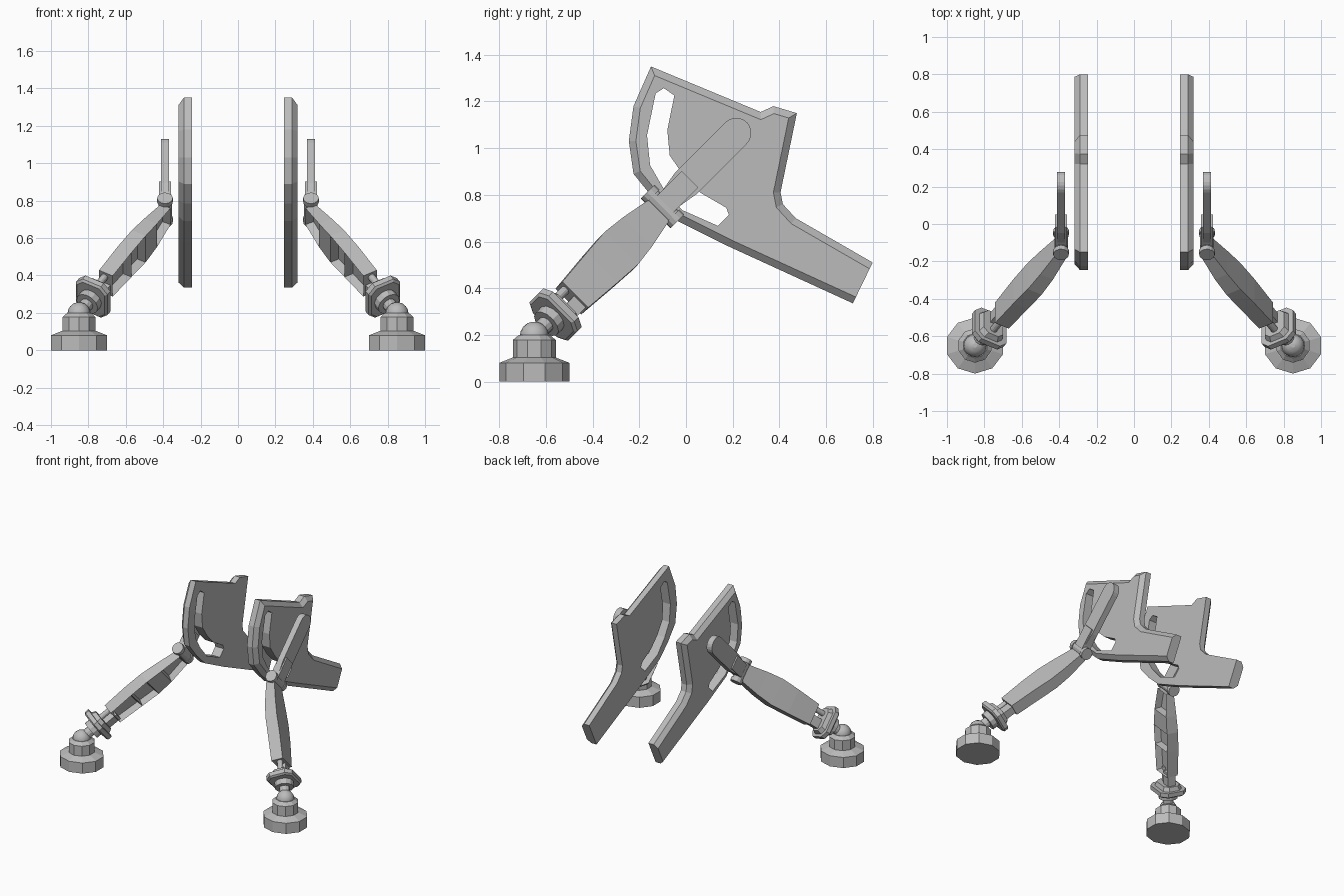
import bpy, bmesh, math
from mathutils import Vector as V

if "Cube" in bpy.data.objects:
    bpy.data.objects.remove(bpy.data.objects["Cube"])

grey = bpy.data.materials.new("light_grey")
grey.diffuse_color = (0.5, 0.5, 0.5, 1)
grey.use_nodes = True
grey.node_tree.nodes["Principled BSDF"].inputs["Base Color"].default_value = grey.diffuse_color


def loft(name, rings, mirror=True, smooth=False):
    """Skin a list of equal-length rings, cap the ends, mirror across x."""
    bm = bmesh.new()
    rows = [[bm.verts.new(p) for p in r] for r in rings]
    n = len(rows[0])
    for a, b in zip(rows, rows[1:]):
        for i in range(n):
            j = (i + 1) % n
            bm.faces.new((a[i], a[j], b[j], b[i]))
    bm.faces.new(rows[0][::-1])
    bm.faces.new(rows[-1])
    bmesh.ops.recalc_face_normals(bm, faces=bm.faces)
    me = bpy.data.meshes.new(name)
    bm.to_mesh(me)
    bm.free()
    me.materials.append(grey)
    ob = bpy.data.objects.new(name, me)
    bpy.context.collection.objects.link(ob)
    if smooth:
        for p in me.polygons:
            p.use_smooth = len(p.vertices) == 4
    if mirror:
        ob.modifiers.new("mirror", 'MIRROR')
    return ob


def ring(c, a, b, ra, rb, n, turn=0):
    return [c + a * ra * math.cos(turn + 2 * math.pi * i / n)
            + b * rb * math.sin(turn + 2 * math.pi * i / n) for i in range(n)]


def tube(name, p, q, radius, n=12, a=None):
    d = (q - p).normalized()
    a = a or d.orthogonal().normalized()
    b = d.cross(a)
    return loft(name, [ring(c, a, b, radius, radius, n) for c in (p, q)])


def inset(pts, dists):
    """Mitred inward offset of a clockwise outline, one distance per edge."""
    n, out = len(pts), []
    for i in range(n):
        lines = []
        for k in (i - 1, i):
            p, q = V(pts[k % n]), V(pts[(k + 1) % n])
            e = (q - p).normalized()
            lines.append((p + V((e.y, -e.x)) * dists[k % n], e))
        (p, e), (q, f) = lines
        t = (q - p).cross(f) / e.cross(f)
        out.append(p + e * t)
    return out


X, Y, Z = V((1, 0, 0)), V((0, 1, 0)), V((0, 0, 1))

# Side plate: chamfered on the outside except at the tail end
outline = [(-0.15, 1.35), (0.32, 1.155), (0.375, 1.18), (0.475, 1.15),
           (0.405, 0.81), (0.415, 0.76), (0.47, 0.70), (0.80, 0.51),
           (0.715, 0.335), (0.18, 0.58), (-0.04, 0.69), (-0.14, 0.785),
           (-0.225, 0.89), (-0.245, 1.03), (-0.225, 1.18)]
dists = [0.03] * len(outline)
dists[7] = 0
at = lambda x, pts: [V((x, p[0], p[1])) for p in pts]
plate = loft("side_plate", [at(0.247, outline), at(0.29, outline),
                            at(0.318, inset(outline, dists))], mirror=False)

# Curved slot through the plate
slot = [(-0.13, 1.235), (-0.095, 1.257), (-0.05, 1.226), (-0.08, 1.077),
        (-0.07, 0.97), (-0.013, 0.885), (0.06, 0.81), (0.172, 0.745),
        (0.184, 0.714), (0.137, 0.667), (-0.017, 0.735), (-0.10, 0.833),
        (-0.154, 0.927), (-0.167, 1.055)]
cutter = loft("slot_cutter", [at(0.2, slot), at(0.4, slot)], mirror=False)
cutter.hide_render = True
cutter.hide_viewport = True
cut = plate.modifiers.new("slot", 'BOOLEAN')
cut.object = cutter
cut.solver = 'EXACT'
plate.modifiers.new("mirror", 'MIRROR')

# Paddle: round-ended bar rising from the joint
joint = V((0.39, -0.10, 0.75))
up = (Y + Z).normalized()
u = (Y - Z).normalized()
tip = V((0.39, 0.215, 1.065))
paddle = [tip + (u * math.cos(t) + up * math.sin(t)) * 0.065
          for t in [math.pi * i / 10 for i in range(11)]]
paddle += [joint + up * 0.14 - u * 0.065, joint + up * 0.02 - u * 0.045,
           joint + up * 0.02 + u * 0.045, joint + up * 0.14 + u * 0.065]
loft("paddle", [[p + X * s for p in paddle] for s in (-0.022, 0.022)])
loft("paddle_sleeve", [[joint + up * s + X * a + u * b for a, b in
     ((-0.032, -0.05), (0.032, -0.05), (0.032, 0.05), (-0.032, 0.05))]
     for s in (0, 0.165)])

# Joint pin with end collars
tube("joint_pin", joint - u * 0.085, joint + u * 0.085, 0.036)
for s in (-1, 1):
    tube("pin_collar", joint + u * 0.06 * s, joint + u * 0.09 * s, 0.042)

# Leg frame: d along the leg, u across it, v outward
ball = V((0.85, -0.65, 0.195))
d = (joint - ball).normalized()
v = u.cross(d).normalized()
if v.x < 0:
    v = -v
P = lambda s, a, b: ball + d * s + u * a + v * b

# Leg: tapered bar, with two pockets in the inner face
stations = [(0.27, 0.078, -0.050, 0.034), (0.46, 0.092, -0.055, 0.032),
            (0.60, 0.100, -0.060, 0.025), (0.72, 0.088, -0.060, 0.018),
            (0.88, 0.062, -0.050, 0.010)]
leg = loft("leg", [[P(s, -w, lo), P(s, w, lo), P(s, w, hi), P(s, -w, hi)]
                   for s, w, lo, hi in stations])
bm = bmesh.new()
bm.from_mesh(leg.data)
bm.normal_update()
inner = [f for f in bm.faces if f.normal.dot(v) < -0.8]
inner.sort(key=lambda f: (f.calc_center_median() - ball).dot(d))
for f in (inner[0], inner[1], inner[3]):
    bmesh.ops.inset_individual(bm, faces=[f], thickness=0.016)
    for vert in f.verts:
        vert.co += v * 0.045
bm.to_mesh(leg.data)
bm.free()

# Rods and block linking the leg to the flange
tube("link_rod", P(0.15, -0.045, 0.0), P(0.30, -0.045, 0.0), 0.02)
loft("link_block", [[P(s, a, b) for a, b in
     ((0.0, -0.035), (0.07, -0.035), (0.07, 0.02), (0.0, 0.02))]
     for s in (0.15, 0.29)])


# Flange: stacked plates with cut corners
def cut_square(s, a, b, c):
    return [P(s, i, j) for i, j in
            ((a, b - c), (a - c, b), (c - a, b), (-a, b - c),
             (-a, c - b), (c - a, -b), (a - c, -b), (a, c - b))]


loft("flange", [cut_square(0.125, 0.105, 0.085, 0.035),
                cut_square(0.135, 0.117, 0.097, 0.04),
                cut_square(0.165, 0.117, 0.097, 0.04)])
loft("flange_top", [cut_square(0.165, 0.095, 0.07, 0.03),
                    cut_square(0.195, 0.085, 0.06, 0.03)])
tube("flange_hub", P(0.085, 0, 0), P(0.126, 0, 0), 0.066)
tube("ball_stem", P(0.0, 0, 0), P(0.1, 0, 0), 0.036)

# Ball joint
loft("ball", [ring(ball + Z * 0.062 * math.sin(t), X, Y, 0.062 * math.cos(t),
                   0.062 * math.cos(t), 16)
              for t in [math.radians(k) for k in range(-80, 81, 20)]],
     smooth=True)

# Foot: ten-sided pad with a raised socket
foot = V((0.85, -0.65, 0))
loft("foot_pad", [ring(foot + Z * z, X, Y, r * 1.05, r, 10, math.pi / 10)
                  for z, r in ((0, 0.15), (0.08, 0.15), (0.103, 0.092))])
loft("foot_socket", [ring(foot + Z * z, X, Y, r, r, 10, math.pi / 10)
                     for z, r in ((0.09, 0.092), (0.178, 0.092),
                                  (0.20, 0.066))])
